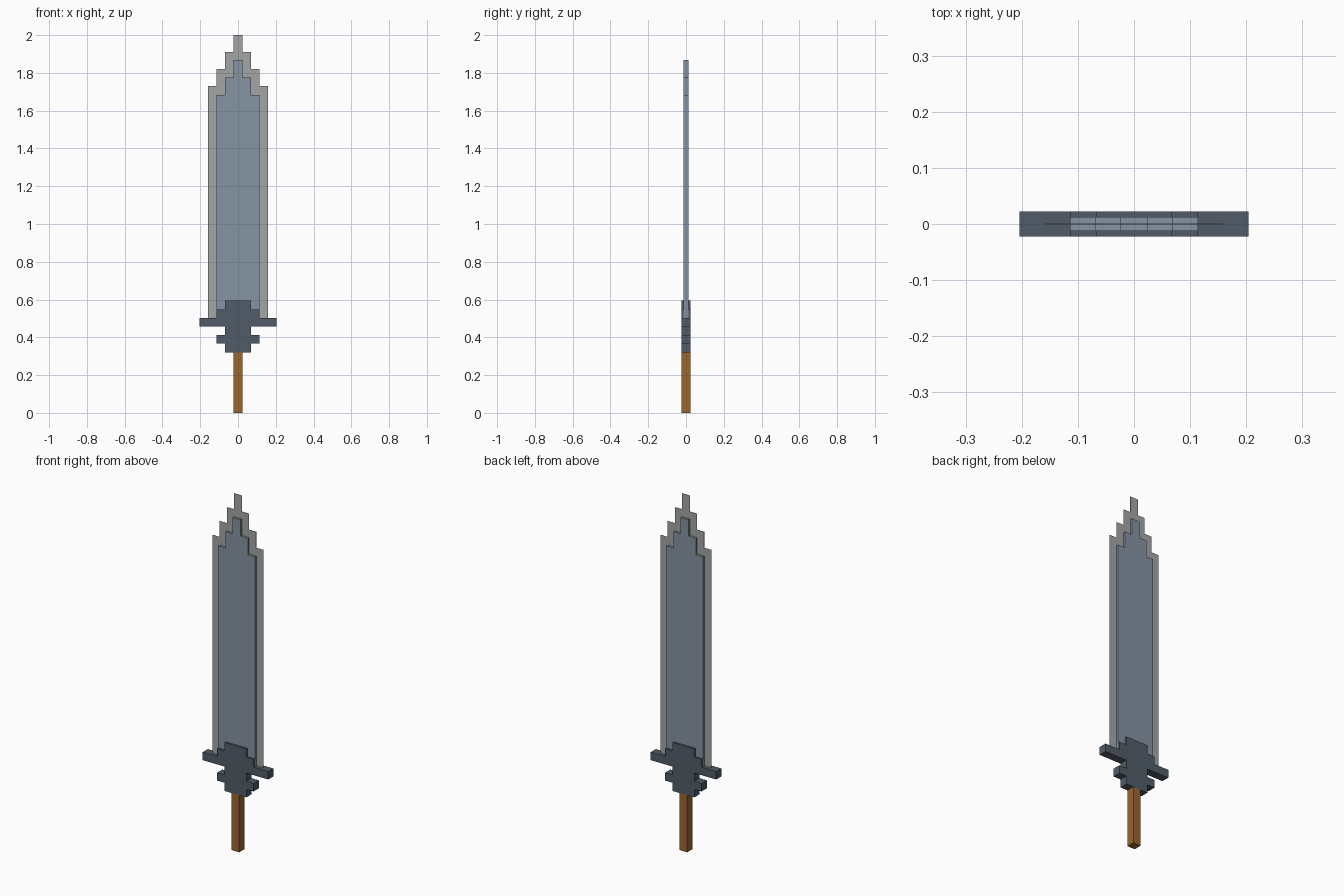
import bpy
import bmesh

if "Cube" in bpy.data.objects:
    bpy.data.objects.remove(bpy.data.objects["Cube"])


def material(name, rgb):
    def linear(v):
        v /= 255
        return v / 12.92 if v <= 0.04045 else ((v + 0.055) / 1.055) ** 2.4
    m = bpy.data.materials.new(name)
    m.diffuse_color = (*[linear(v) for v in rgb], 1)
    m.use_nodes = True
    m.node_tree.nodes["Principled BSDF"].inputs["Base Color"].default_value = m.diffuse_color
    return m


def stepped_slab(name, steps, z0, half_depth, mat):
    """Extrude a mirrored staircase outline; steps are (half width, top z) going up."""
    right, z = [], z0
    for half_width, top in steps:
        right += [(half_width, z), (half_width, top)]
        z = top
    outline = right + [(-x, z) for x, z in reversed(right)]
    bm = bmesh.new()
    face = bm.faces.new([bm.verts.new((x, -half_depth, z)) for x, z in outline])
    result = bmesh.ops.extrude_face_region(bm, geom=[face])
    verts = [g for g in result["geom"] if isinstance(g, bmesh.types.BMVert)]
    bmesh.ops.translate(bm, verts=verts, vec=(0, 2 * half_depth, 0))
    bmesh.ops.recalc_face_normals(bm, faces=bm.faces)
    mesh = bpy.data.meshes.new(name)
    bm.to_mesh(mesh)
    bm.free()
    mesh.materials.append(mat)
    obj = bpy.data.objects.new(name, mesh)
    bpy.context.collection.objects.link(obj)
    return obj


edge_grey = material("edge grey", (164, 166, 166))
steel_blue = material("steel blue", (134, 147, 163))
dark_slate = material("dark slate", (81, 92, 105))
wood_brown = material("wood brown", (155, 103, 47))

# Paper-thin cutting edge, showing as a rim around the blade
stepped_slab("cutting_edge",
             [(0.159, 1.73), (0.114, 1.82), (0.069, 1.91), (0.024, 2.0)],
             0.50, 0.0005, edge_grey)

# Thicker blade core
stepped_slab("blade_core",
             [(0.1145, 1.684), (0.0695, 1.776), (0.024, 1.868)],
             0.50, 0.0125, steel_blue)

# Guard: collar, lower prongs, neck, crossbar and raised centre
stepped_slab("guard",
             [(0.068, 0.367), (0.1135, 0.412), (0.068, 0.458),
              (0.204, 0.503), (0.1135, 0.547), (0.068, 0.594)],
             0.321, 0.0227, dark_slate)

# Square grip
stepped_slab("grip", [(0.0235, 0.325)], 0.0, 0.0225, wood_brown)
